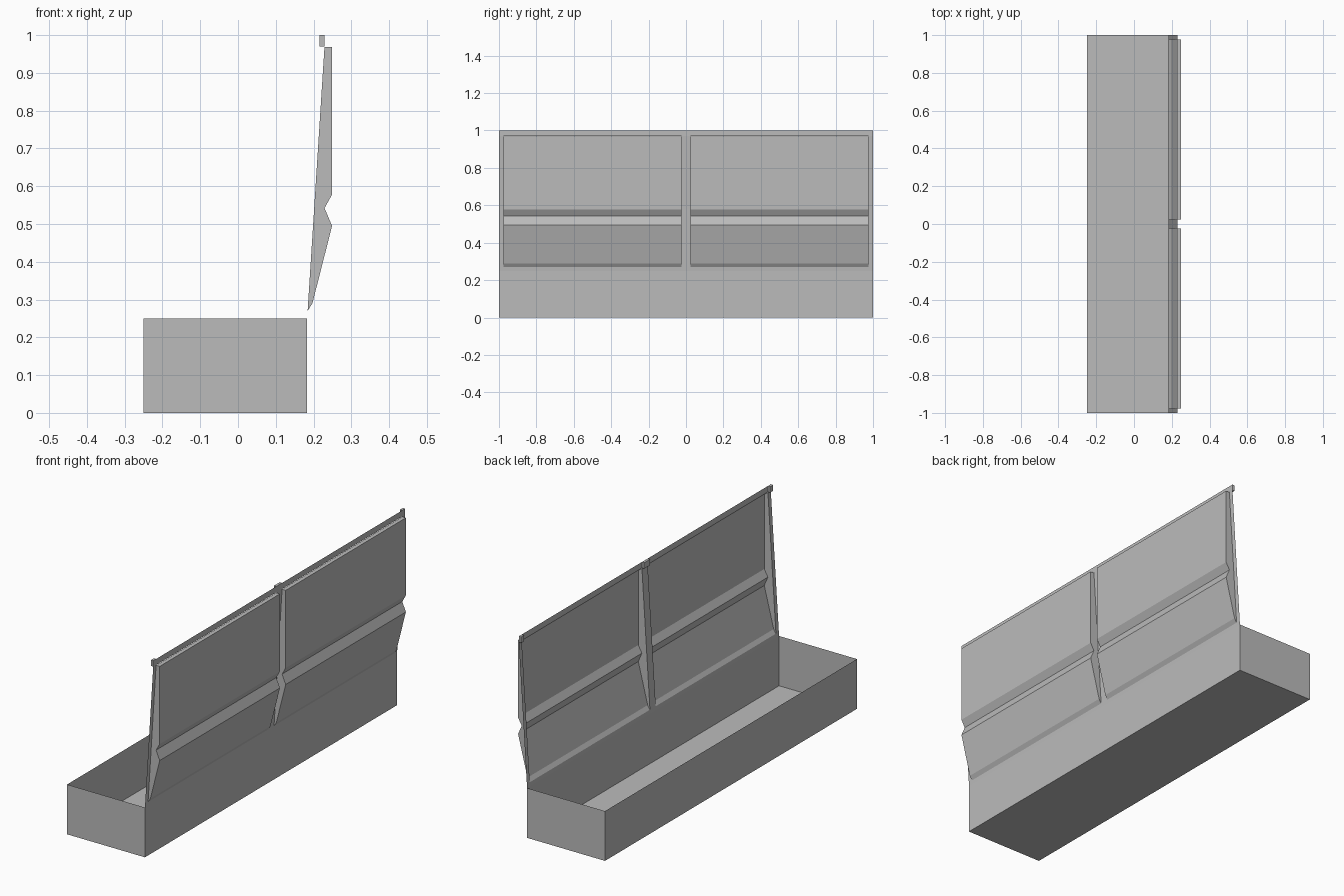
import bpy

if "Cube" in bpy.data.objects:
    bpy.data.objects.remove(bpy.data.objects["Cube"])

grey = bpy.data.materials.new("plain_grey")
grey.diffuse_color = (0.5, 0.5, 0.5, 1.0)
grey.use_nodes = True
grey.node_tree.nodes["Principled BSDF"].inputs["Base Color"].default_value = grey.diffuse_color


def add_mesh(name, verts, faces):
    mesh = bpy.data.meshes.new(name)
    mesh.from_pydata(verts, [], faces)
    mesh.materials.append(grey)
    mesh.update()
    obj = bpy.data.objects.new(name, mesh)
    bpy.context.collection.objects.link(obj)
    return obj


def extrude_profile(name, profile, y0, y1, closed=False, caps=False):
    """Sweep an x-z profile along y as thin sheet."""
    n = len(profile)
    verts = [(x, y, z) for y in (y0, y1) for x, z in profile]
    count = n if closed else n - 1
    faces = [(i, (i + 1) % n, (i + 1) % n + n, i + n) for i in range(count)]
    if caps:
        faces += [tuple(reversed(range(n))), tuple(range(n, 2 * n))]
    return add_mesh(name, verts, faces)


BACK_X = 0.183
TOP_X = 0.229
SLOPE = (TOP_X - BACK_X) / 0.72


def sheet_x(z):
    return BACK_X + (z - 0.25) * SLOPE


# Open-topped trough made of thin sheet
extrude_profile("trough", [(-0.25, 0.25), (-0.25, 0.0), (BACK_X, 0.0), (BACK_X, 0.25)], -1, 1)
for side, y in (("front", -1), ("back", 1)):
    quad = [(-0.25, y, 0), (BACK_X, y, 0), (BACK_X, y, 0.25), (-0.25, y, 0.25)]
    add_mesh("trough_end_" + side, quad, [(0, 1, 2, 3) if y < 0 else (3, 2, 1, 0)])

# Leaning frame sheet: bottom strip, three posts and top flange
extrude_profile("frame_bottom_strip", [(sheet_x(0.25), 0.25), (sheet_x(0.27), 0.27)], -1, 1)
posts = [("front", -1.0, -0.977), ("middle", -0.023, 0.023), ("back", 0.977, 1.0)]
for label, y0, y1 in posts:
    extrude_profile("frame_post_" + label,
                    [(sheet_x(0.27), 0.27), (sheet_x(0.97), 0.97)], y0, y1)
    # Small hanging block at the head of each post
    extrude_profile("post_block_" + label,
                    [(0.216, 0.97), (TOP_X - 0.0005, 0.97), (TOP_X - 0.0005, 1.0), (0.216, 1.0)],
                    y0, y1, closed=True, caps=True)
extrude_profile("top_flange", [(TOP_X, 0.97), (TOP_X, 1.0)], -1, 1)

# Two pressed panels, hollow at the rear, with a V groove across
panel = [(sheet_x(0.27), 0.27), (0.197, 0.29), (0.249, 0.495), (0.229, 0.542),
         (0.249, 0.578), (0.249, 0.968), (sheet_x(0.968), 0.968)]
for label, y0, y1 in (("front", -0.977, -0.023), ("back", 0.023, 0.977)):
    extrude_profile("pressed_panel_" + label, panel, y0, y1, caps=True)
